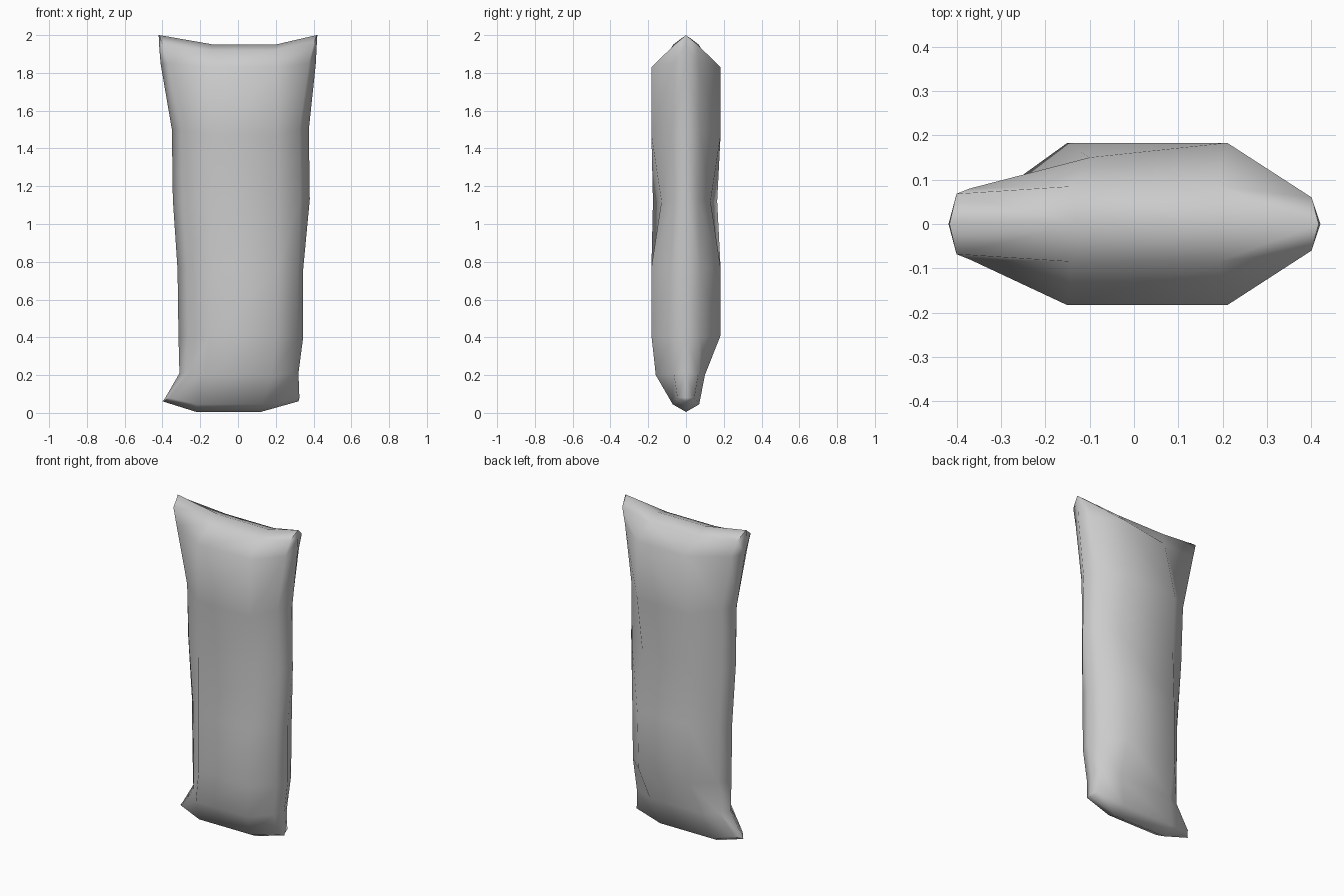
import bpy, bmesh, math

cube = bpy.data.objects.get("Cube")
if cube:
    bpy.data.objects.remove(cube, do_unlink=True)

# Soft grey fabric
fabric = bpy.data.materials.new("grey fabric")
fabric.use_nodes = True
grey = (0.6, 0.6, 0.6, 1)
fabric.diffuse_color = grey
fabric.node_tree.nodes["Principled BSDF"].inputs["Base Color"].default_value = grey

# Rows from bottom seam to top seam: edge z, middle z, right seam x, right shoulder,
# right inner x, left inner x, left shoulder, left seam x, front y, back y
rows = [
    (.06, .005, -.40, (-.396, 0), -.22, .12, (.316, 0), .32, 0, 0),
    (.08, .045, -.385, (-.365, .04), -.22, .13, (.31, .045), .325, .07, .07),
    (.21, .20, -.31, (-.27, .055), -.18, .18, (.295, .065), .32, .16, .10),
    (.40, .41, -.315, (-.265, .06), -.145, .20, (.315, .075), .345, .183, .183),
    (.76, .77, -.32, (-.27, .06), -.145, .21, (.32, .075), .345, .183, .183),
    (1.13, 1.12, -.345, (-.295, .065), -.15, .21, (.33, .065), .38, .175, .165),
    (1.50, 1.47, -.35, (-.30, .075), -.15, .21, (.325, .075), .375, .183, .183),
    (1.85, 1.83, -.41, (-.37, .08), -.15, .21, (.375, .068), .412, .183, .183),
    (1.95, 1.92, -.418, (-.40, .068), -.14, .19, (.40, .06), .417, .085, .085),
    (2.0, 1.95, -.42, (-.416, 0), -.13, .20, (.416, 0), .42, 0, 0),
]
waist, crown = 5, 7


def panel(bm, side):
    """One face of the cushion, from side seam to side seam."""
    grid = []
    for i, (ze, zm, xr, sr, ir, il, sl, xl, front, back) in enumerate(rows):
        y = front if side < 0 else back
        pts = [(xr, 0, ze), (*sr, ze), (ir, y, zm),
               (il, y, zm), (*sl, ze), (xl, 0, ze)]
        # Pinched waist on the left
        if i == waist:
            pts[3] = (il, .13, zm)
        # Dented corner on the back
        if side > 0 and i == crown:
            pts[2] = (-.10, .15, 1.81)
        grid.append([bm.verts.new((x, side * d, z)) for x, d, z in pts])
    for a, b in zip(grid, grid[1:]):
        for j in range(len(a) - 1):
            bm.faces.new((a[j], a[j + 1], b[j + 1], b[j]))


# Stuffed cushion: two panels joined along the seam
bm = bmesh.new()
panel(bm, -1)
panel(bm, 1)
bmesh.ops.remove_doubles(bm, verts=bm.verts, dist=.001)
bmesh.ops.recalc_face_normals(bm, faces=bm.faces)
mesh = bpy.data.meshes.new("cushion")
bm.to_mesh(mesh)
bm.free()
mesh.materials.append(fabric)
cushion = bpy.data.objects.new("cushion", mesh)
bpy.context.collection.objects.link(cushion)

bpy.ops.object.select_all(action="DESELECT")
cushion.select_set(True)
bpy.context.view_layer.objects.active = cushion
bpy.ops.object.shade_smooth_by_angle(angle=math.radians(80))
